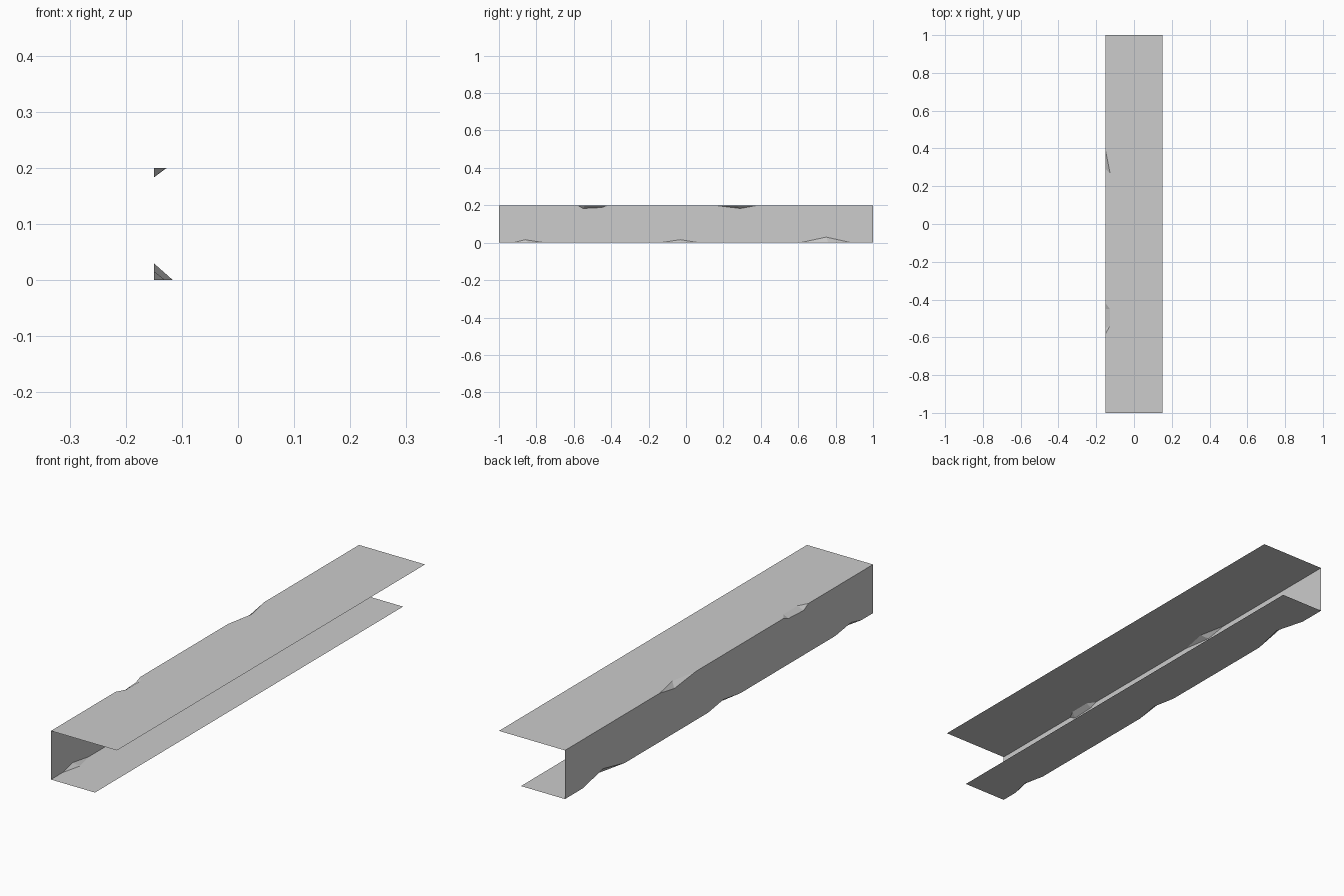
import bpy
import bmesh

cube = bpy.data.objects.get("Cube")
if cube:
    bpy.data.objects.remove(cube)

HALF, HEIGHT = 1.0, 0.2
WEB_X, TOP_X, BOTTOM_X = -0.15, 0.15, 0.05

steel = bpy.data.materials.new("light grey")
steel.use_nodes = True
GREY = (0.604, 0.604, 0.604, 1)
steel.diffuse_color = GREY
steel.node_tree.nodes["Principled BSDF"].inputs["Base Color"].default_value = GREY

# Chips: start y, end y, flange points (y, depth), web points (y, depth)
top_chips = [
    (-0.58, -0.42, [(-0.54, 0.022), (-0.45, 0.022)], [(-0.55, 0.017), (-0.45, 0.012)]),
    (0.15, 0.385, [(0.27, 0.023)], [(0.29, 0.017)]),
]
bottom_chips = [
    (-0.925, -0.755, [(-0.84, 0.02)], [(-0.86, 0.016)]),
    (-0.14, 0.07, [(-0.03, 0.02)], [(-0.03, 0.016)]),
    (0.61, 0.885, [(0.76, 0.034)], [(0.75, 0.03)]),
]

bm = bmesh.new()


def chipped_edge(z, inward, chips):
    """Return the flange side and web side of one corner, filling its chips."""
    start = bm.verts.new((WEB_X, -HALF, z))
    flange, web = [start], [start]
    for y0, y1, flange_pts, web_pts in chips:
        a = bm.verts.new((WEB_X, y0, z))
        b = bm.verts.new((WEB_X, y1, z))
        f = [bm.verts.new((WEB_X + d, y, z)) for y, d in flange_pts]
        w = [bm.verts.new((WEB_X, y, z + inward * d)) for y, d in web_pts]
        flange += [a, *f, b]
        web += [a, *w, b]
        # Broken facets between the two sides
        bm.faces.new((a, f[0], w[0]))
        bm.faces.new((b, w[-1], f[-1]))
        if len(f) > 1:
            bm.faces.new((f[0], f[1], w[1], w[0]))
    end = bm.verts.new((WEB_X, HALF, z))
    return flange + [end], web + [end]


def add_flange(side, x, z):
    far = [bm.verts.new((x, y, z)) for y in (HALF, -HALF)]
    bm.faces.new(side + far)


# Two flanges joined by the upright web
top_flange, top_web = chipped_edge(HEIGHT, -1, top_chips)
low_flange, low_web = chipped_edge(0, 1, bottom_chips)
add_flange(top_flange, TOP_X, HEIGHT)
add_flange(low_flange, BOTTOM_X, 0)
bm.faces.new(low_web + top_web[::-1])
bmesh.ops.recalc_face_normals(bm, faces=bm.faces[:])

# Outer side of the top flange faces upward
if max(bm.faces, key=lambda f: f.calc_center_median().z).normal.z < 0:
    bmesh.ops.reverse_faces(bm, faces=bm.faces[:])

mesh = bpy.data.meshes.new("chipped_channel")
bm.to_mesh(mesh)
bm.free()
mesh.materials.append(steel)
channel = bpy.data.objects.new("chipped_channel", mesh)
bpy.context.collection.objects.link(channel)
